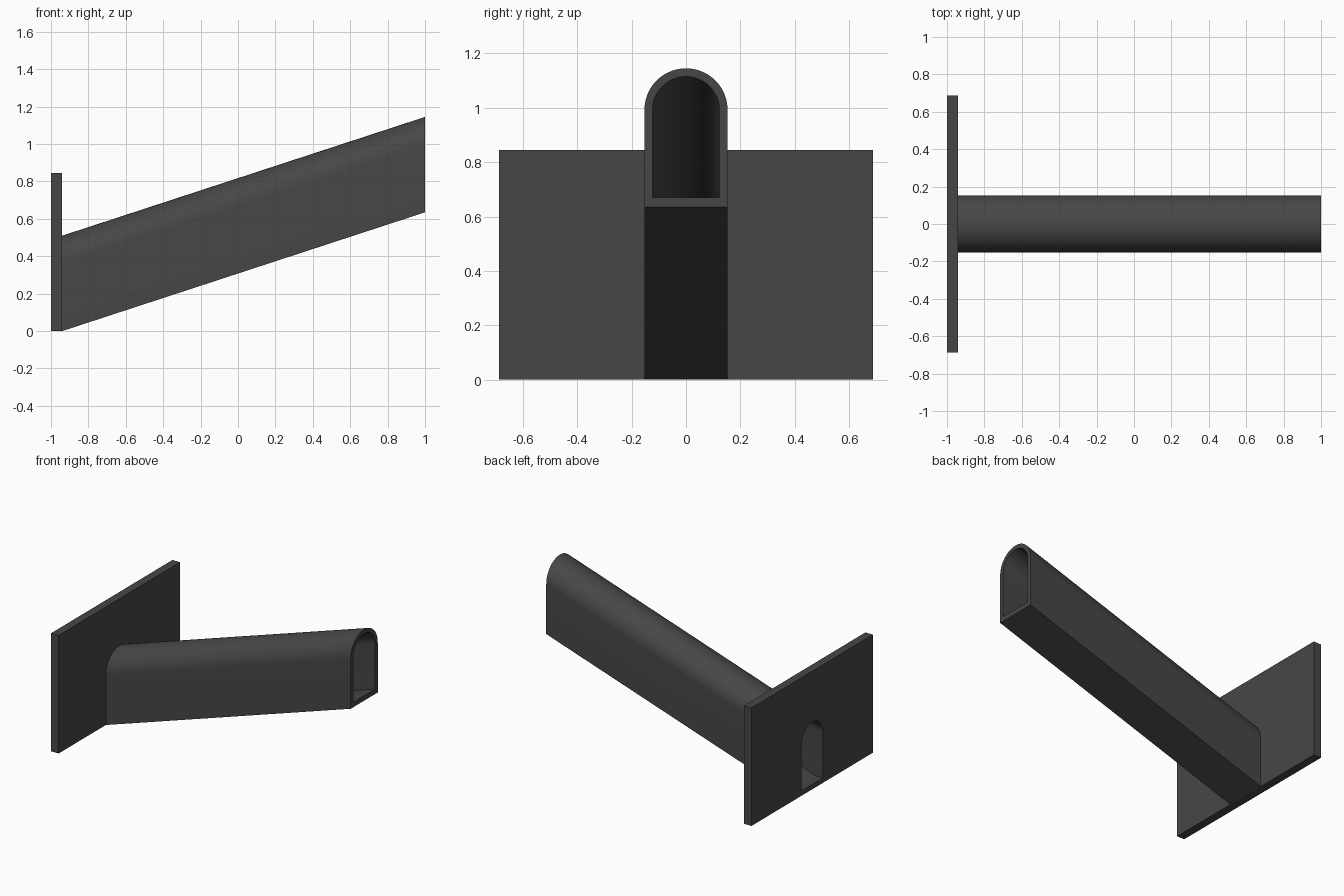
import bpy
import bmesh
import math

if "Cube" in bpy.data.objects:
    bpy.data.objects.remove(bpy.data.objects["Cube"], do_unlink=True)

PLATE_BACK, PLATE_FRONT, TUNNEL_END = -1.0, -0.94, 1.0
RISE = 0.635
SPRING = 0.357          # height where the arch starts
OUTER_R, INNER_R = 0.153, 0.123
FLOOR = 0.035

grey = bpy.data.materials.new("dark grey")
grey.use_nodes = True
colour = (0.062, 0.062, 0.062, 1)
grey.diffuse_color = colour
grey.node_tree.nodes["Principled BSDF"].inputs["Base Color"].default_value = colour


def arch(radius, bottom, segments=40):
    """Round-topped doorway outline as (y, z) points."""
    points = [(-radius, bottom), (radius, bottom)]
    for i in range(segments + 1):
        a = math.pi * i / segments
        points.append((radius * math.cos(a), SPRING + radius * math.sin(a)))
    return points


def extrude_outlines(name, outlines, x0, x1, rise=0.0):
    """Extrude nested (y, z) outlines along x, shearing upward by rise."""
    curve = bpy.data.curves.new(name, 'CURVE')
    curve.dimensions = '2D'
    curve.fill_mode = 'BOTH'
    curve.extrude = 0.5
    for points in outlines:
        spline = curve.splines.new('POLY')
        spline.points.add(len(points) - 1)
        for p, (y, z) in zip(spline.points, points):
            p.co = (y, z, 0, 1)
        spline.use_cyclic_u = True
    helper = bpy.data.objects.new(name + " outline", curve)
    bpy.context.scene.collection.objects.link(helper)
    bpy.context.view_layer.update()
    graph = bpy.context.evaluated_depsgraph_get()
    mesh = bpy.data.meshes.new_from_object(helper.evaluated_get(graph))
    bpy.data.objects.remove(helper, do_unlink=True)
    bpy.data.curves.remove(curve)

    bm = bmesh.new()
    bm.from_mesh(mesh)
    for v in bm.verts:
        y, z, t = v.co.x, v.co.y, v.co.z + 0.5
        v.co = (x0 + (x1 - x0) * t, y, z + rise * t)
    bmesh.ops.remove_doubles(bm, verts=bm.verts, dist=0.0001)
    bmesh.ops.recalc_face_normals(bm, faces=bm.faces)
    bm.to_mesh(mesh)
    bm.free()

    mesh.name = name
    mesh.materials.clear()
    mesh.materials.append(grey)
    obj = bpy.data.objects.new(name, mesh)
    bpy.context.scene.collection.objects.link(obj)
    bpy.ops.object.select_all(action='DESELECT')
    obj.select_set(True)
    bpy.context.view_layer.objects.active = obj
    bpy.ops.object.shade_smooth_by_angle(angle=math.radians(30))
    return obj


# Upright plate with the arched opening through it
plate = [(-0.687, 0), (0.687, 0), (0.687, 0.845), (-0.687, 0.845)]
opening = arch(INNER_R, FLOOR)
extrude_outlines("wall_plate", [plate, opening], PLATE_BACK, PLATE_FRONT)

# Hollow arched tunnel rising away from the plate, cut vertical at its end
extrude_outlines("sloped_tunnel", [arch(OUTER_R, 0), opening],
                 PLATE_FRONT, TUNNEL_END, RISE)
